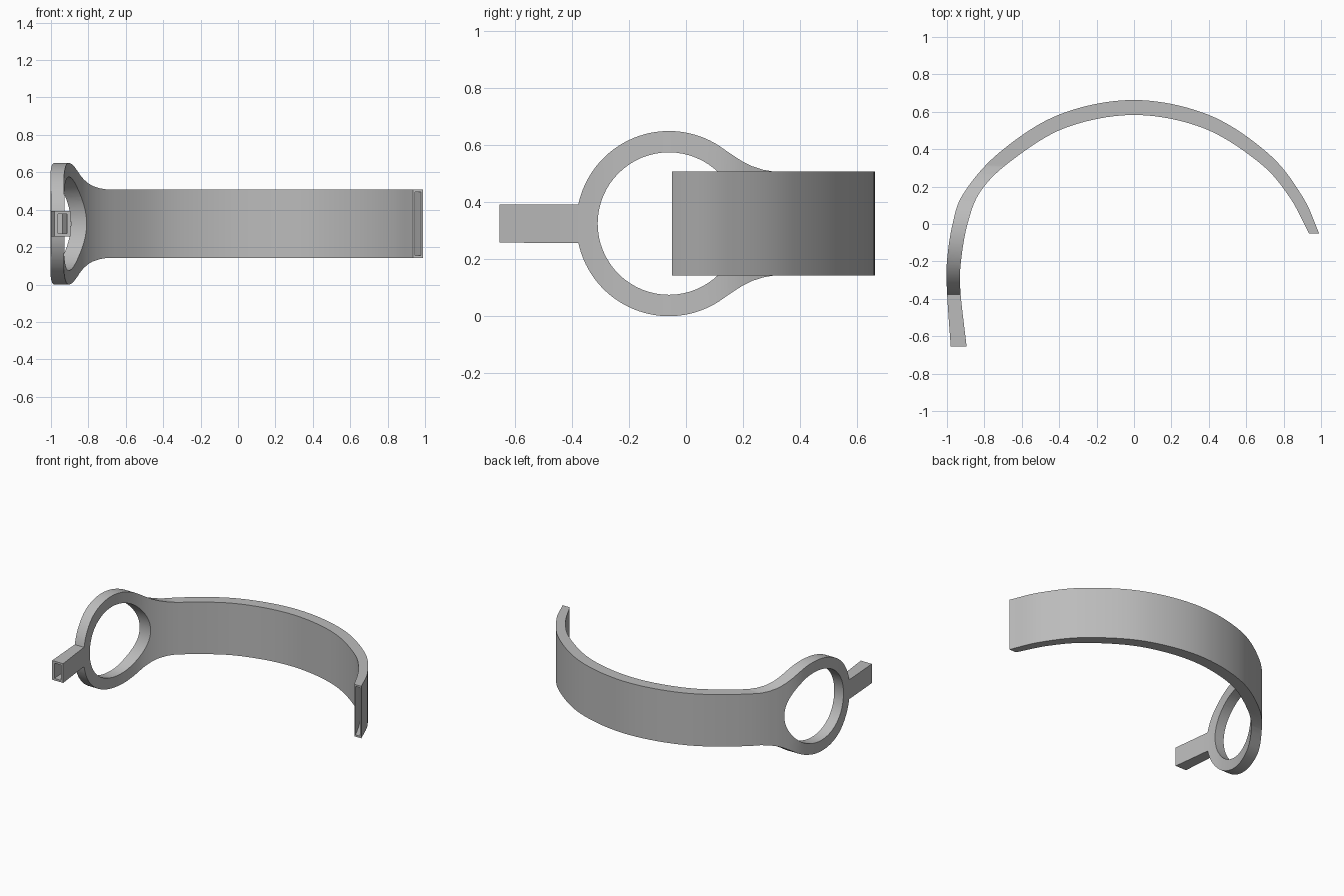
import bpy, bmesh, math
from mathutils import Vector

cube = bpy.data.objects.get("Cube")
if cube:
    bpy.data.objects.remove(cube, do_unlink=True)

grey = bpy.data.materials.new("plain grey")
grey.use_nodes = True
grey.diffuse_color = (0.5, 0.5, 0.5, 1)
grey.node_tree.nodes["Principled BSDF"].inputs["Base Color"].default_value = (0.5, 0.5, 0.5, 1)

MID = 0.325      # height of the centre line
HALF = 0.182     # half height of the band
ARM = 0.067      # half height of the arm
RING_Y, RING_R, HOLE_R = -0.06, 0.325, 0.25

# Plan of the wall: outer point and inner point at each station
PLAN = [((.99, -.05), (.935, -.05)), ((.90, .148), (.83, .146)),
        ((.72, .375), (.67, .328)), ((.40, .583), (.37, .513)),
        ((0, .663), (0, .583)), ((-.40, .585), (-.37, .513)),
        ((-.72, .382), (-.66, .335)), ((-.91, .166), (-.82, .175)),
        ((-.97, 0), (-.89, 0)), ((-1, -.20), (-.925, -.20)),
        ((-1, -.36), (-.928, -.36)), ((-.98, -.655), (-.895, -.655))]
STEPS = 10


def smooth_path(side):
    """Catmull-Rom curve through one side of the plan."""
    p = [Vector(pair[side]) for pair in PLAN]
    p = [2 * p[0] - p[1]] + p + [2 * p[-1] - p[-2]]
    path = []
    for i in range(1, len(p) - 2):
        a, b, c, d = p[i - 1:i + 3]
        for k in range(STEPS):
            t = k / STEPS
            path.append(0.5 * (2 * b + (c - a) * t + (2 * a - 5 * b + 4 * c - d) * t ** 2
                               + (3 * b - a - 3 * c + d) * t ** 3))
    return path + [p[-2]]


SECTIONS = list(zip(smooth_path(0), smooth_path(1)))


def finish(name, bm):
    bmesh.ops.recalc_face_normals(bm, faces=bm.faces)
    mesh = bpy.data.meshes.new(name)
    bm.to_mesh(mesh)
    bm.free()
    mesh.materials.append(grey)
    ob = bpy.data.objects.new(name, mesh)
    bpy.context.collection.objects.link(ob)
    return ob


def wall(name, sections, half, inset=0.0):
    """Closed wall that follows the plan sections."""
    bm = bmesh.new()
    rings = []
    for o, i in sections:
        n = (i - o).normalized() * inset
        o, i = o + n, i - n
        rings.append([bm.verts.new((q.x, q.y, z)) for q, z in
                      ((o, MID - half), (i, MID - half), (i, MID + half), (o, MID + half))])
    for a, b in zip(rings, rings[1:]):
        for k in range(4):
            m = (k + 1) % 4
            bm.faces.new((a[k], a[m], b[m], b[k]))
    bm.faces.new(rings[0])
    bm.faces.new(rings[-1])
    return finish(name, bm)


def prism(name, outline):
    """Extrude a side outline (y, z) across the right of the model."""
    bm = bmesh.new()
    face = bm.faces.new([bm.verts.new((-1.4, y, z)) for y, z in outline])
    out = bmesh.ops.extrude_face_region(bm, geom=[face])["geom"]
    bmesh.ops.translate(bm, vec=(1, 0, 0), verts=[v for v in out if isinstance(v, bmesh.types.BMVert)])
    return finish(name, bm)


def cut(ob, cutter, operation):
    cutter.hide_render = True
    mod = ob.modifiers.new("cut", "BOOLEAN")
    mod.operation, mod.solver, mod.object = operation, "EXACT", cutter
    bpy.context.view_layer.objects.active = ob
    bpy.ops.object.modifier_apply(modifier=mod.name)
    bpy.data.objects.remove(cutter, do_unlink=True)


def past_end(end, before):
    """Section just beyond an open end, so a socket cutter breaks through."""
    return tuple(e + (e - b).normalized() * 0.03 for e, b in zip(end, before))


# Band, with a slot in its free end
split = 6 * STEPS
band = wall("band", SECTIONS[:split + 1], HALF)
slot = [past_end(SECTIONS[0], SECTIONS[1])] + SECTIONS[:STEPS + 1]
cut(band, wall("band_slot", slot, HALF - 0.012, 0.011), "DIFFERENCE")

# Ring and arm: a tall wall trimmed to the side outline
ring = wall("ring_and_arm", SECTIONS[split:], 0.4)
upper = [(-0.8, ARM)]
for k in range(33):
    a = math.radians(168 - k * 111 / 32)
    upper.append((RING_Y + RING_R * math.cos(a), RING_R * math.sin(a)))
upper += [(.145, .253), (.17, .236), (.20, .217), (.23, .202), (.27, .189), (.31, HALF), (.6, HALF)]
outline = [(y, MID + h) for y, h in upper] + [(y, MID - h) for y, h in reversed(upper)]
cut(ring, prism("ring_trim", outline), "INTERSECT")
circle = [(RING_Y + HOLE_R * math.cos(k * math.tau / 64),
           MID + HOLE_R * math.sin(k * math.tau / 64)) for k in range(64)]
cut(ring, prism("ring_hole", circle), "DIFFERENCE")

# Socket in the end of the arm
socket = SECTIONS[-8:] + [past_end(SECTIONS[-1], SECTIONS[-2])]
cut(ring, wall("arm_socket", socket, ARM - 0.014, 0.018), "DIFFERENCE")

for ob in (band, ring):
    bpy.ops.object.select_all(action="DESELECT")
    ob.select_set(True)
    bpy.context.view_layer.objects.active = ob
    bpy.ops.object.shade_smooth_by_angle(angle=math.radians(30))
